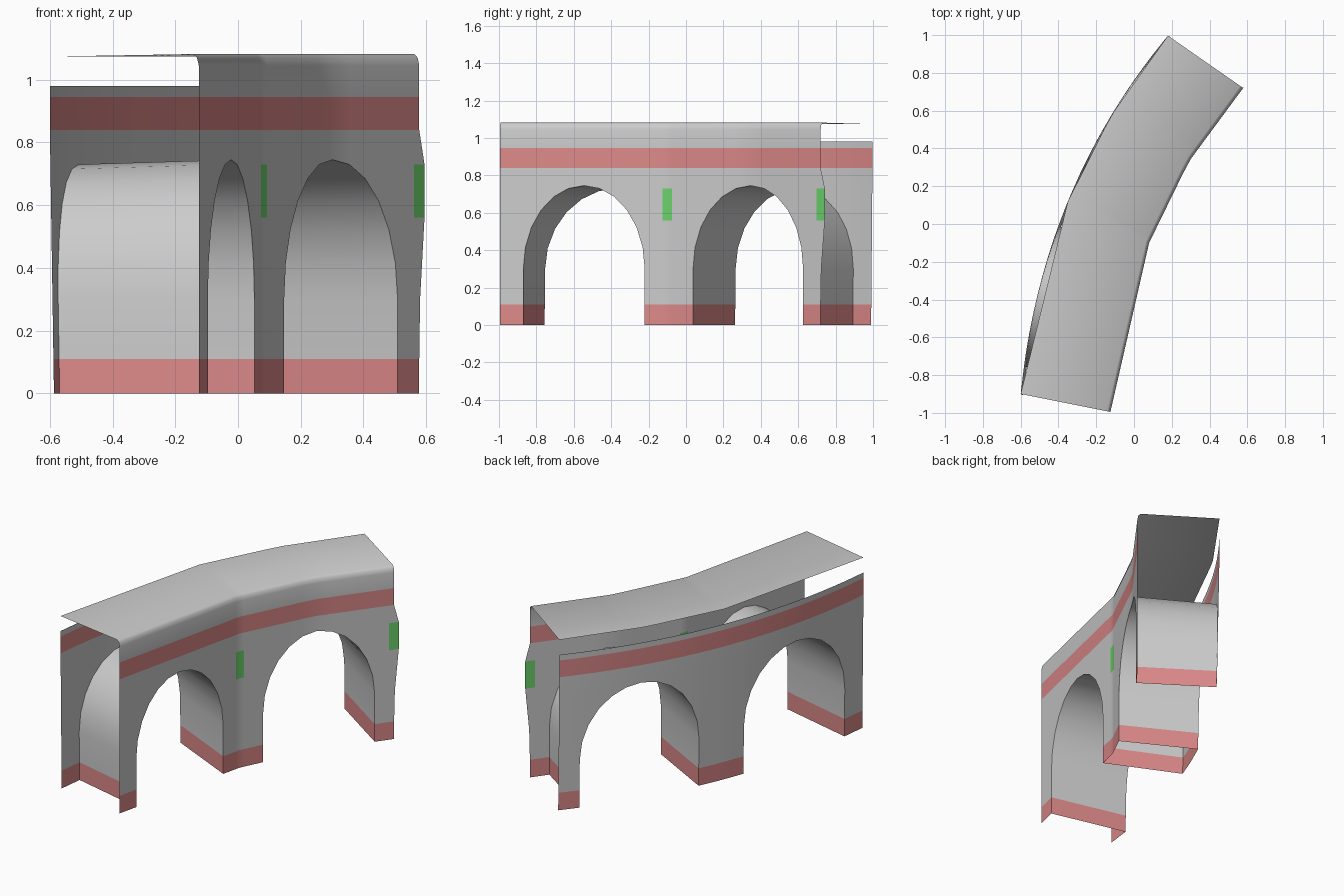
import bpy, bmesh, math
from mathutils import Vector

cube = bpy.data.objects.get("Cube")
if cube:
    bpy.data.objects.remove(cube)


def material(name, rgb):
    m = bpy.data.materials.new(name)
    m.use_nodes = True
    m.diffuse_color = (*rgb, 1)
    m.node_tree.nodes["Principled BSDF"].inputs["Base Color"].default_value = (*rgb, 1)
    return m


MATS = [material("stone grey", (0.6, 0.6, 0.6)),
        material("band red", (0.72, 0.25, 0.25)),
        material("patch green", (0.15, 0.65, 0.15))]
GREY, RED, GREEN = range(3)

# Plan: u runs 0..2 along the viaduct, one unit per arch
STATIONS = [0, 1, 1.5, 2]
INNER = [Vector(p) for p in ((-.125, -.995), (.08, -.1), (.29, .33), (.578, .72))]
OUTER = [Vector(p) for p in ((-.6, -.9), (-.35, .12), (.18, .997))]
OPENINGS = [(.14, .865), (1.16, 1.88)]
SPRING, STEPS = 0.3, 12


def polyline(points, u):
    for a, b, p, q in zip(STATIONS, STATIONS[1:], points, points[1:]):
        if u <= b:
            return p.lerp(q, (u - a) / (b - a))
    return points[-1]


def outer_curve(u):
    a, b, c = OUTER
    return a * ((u - 1) * (u - 2) / 2) + b * (u * (2 - u)) + c * (u * (u - 1) / 2)


OUTER_EDGE = [outer_curve(u) for u in STATIONS]


def inner_point(u, z):
    p = polyline(INNER, u).copy()
    if u == 2:  # the last pier flares forward around its patch
        flare = min(1, max(0, (z - .25) / .31), max(0, (.84 - z) / .11))
        p += Vector((.6, .8)) * .028 * flare
    return Vector((*p, z))


def outer_point(u, z):
    lean = .015 * max(0, 1 - z / .84)
    return Vector((*(outer_curve(u) + Vector((.87, -.49)) * lean), z))


def arch(opening, crown):
    """Points (u, z) along the curved part of one arch."""
    a, b = opening
    result = []
    for i in range(STEPS + 1):
        t = math.pi * i / STEPS
        result.append(((a + b) / 2 - (b - a) / 2 * math.cos(t),
                       SPRING + (crown - SPRING) * math.sin(t)))
    return result


def add_grid(bm, columns, rule, flip=False):
    """Quads between columns; each column is a list of points, rule(i, z) gives the colour."""
    verts = [[bm.verts.new(p) for p in col] for col in columns]
    for i in range(len(columns) - 1):
        for j in range(len(columns[0]) - 1):
            quad = [verts[i][j], verts[i + 1][j], verts[i + 1][j + 1], verts[i][j + 1]]
            f = bm.faces.new(quad[::-1] if flip else quad)
            f.material_index = rule(i, sum(v.co.z for v in quad) / 4)


def finish(bm, name):
    bmesh.ops.remove_doubles(bm, verts=bm.verts, dist=1e-4)
    bmesh.ops.dissolve_degenerate(bm, edges=bm.edges, dist=1e-5)
    me = bpy.data.meshes.new(name)
    bm.to_mesh(me)
    bm.free()
    for m in MATS:
        me.materials.append(m)
    ob = bpy.data.objects.new(name, me)
    bpy.context.collection.objects.link(ob)
    bpy.ops.object.select_all(action='DESELECT')
    ob.select_set(True)
    bpy.context.view_layer.objects.active = ob
    bpy.ops.object.shade_smooth_by_angle(angle=math.radians(50))


def band(z):
    return RED if z < .11 or .84 < z < .945 else GREY


def sections(crown):
    """Lists of (u, lowest z) for piers and arches in order."""
    (a, b), (c, d) = OPENINGS
    flat = lambda us: [(u, 0) for u in us]
    return [flat((0, a)), arch(OPENINGS[0], crown), flat((b, .97, 1, 1.03, c)),
            arch(OPENINGS[1], crown), flat((d, 1.97, 2))]


ROWS = [0, .11, SPRING, .56, .73, .84, .945]

# Inner wall with its rounded shoulder and the deck
bm = bmesh.new()
for section in sections(.745):
    columns = []
    for u, low in section:
        col = [inner_point(u, max(z, low)) for z in ROWS + [1.045]]
        near, far = polyline(INNER, u), polyline(OUTER_EDGE, u)
        for t, z in ((.012, 1.07), (.04, 1.082), (1, 1.074)):
            col.append(Vector((*near.lerp(far, t), z)))
        columns.append(col)

    def wall_rule(i, z):
        u = (section[i][0] + section[i + 1][0]) / 2
        patch = .97 < u < 1.03 or u > 1.97
        return GREEN if patch and .56 < z < .73 else band(z)
    add_grid(bm, columns, wall_rule)
finish(bm, "inner_wall_and_deck")

# Outer wall, a low parapet that stops short of the deck
bm = bmesh.new()
for section in sections(.73):
    columns = [[outer_point(u, max(z, low)) for z in ROWS + [.98]] for u, low in section]
    add_grid(bm, columns, lambda i, z: band(z), flip=True)
finish(bm, "outer_wall")

# Barrel vaults joining the two walls
for name, opening in zip(("front_vault", "back_vault"), OPENINGS):
    def path(crown):
        a, b = opening
        return [(a, 0), (a, .11)] + arch(opening, crown) + [(b, .11), (b, 0)]
    bm = bmesh.new()
    columns = [[outer_point(*p), inner_point(*q)] for p, q in zip(path(.73), path(.745))]
    add_grid(bm, columns, lambda i, z: band(z))
    finish(bm, name)
